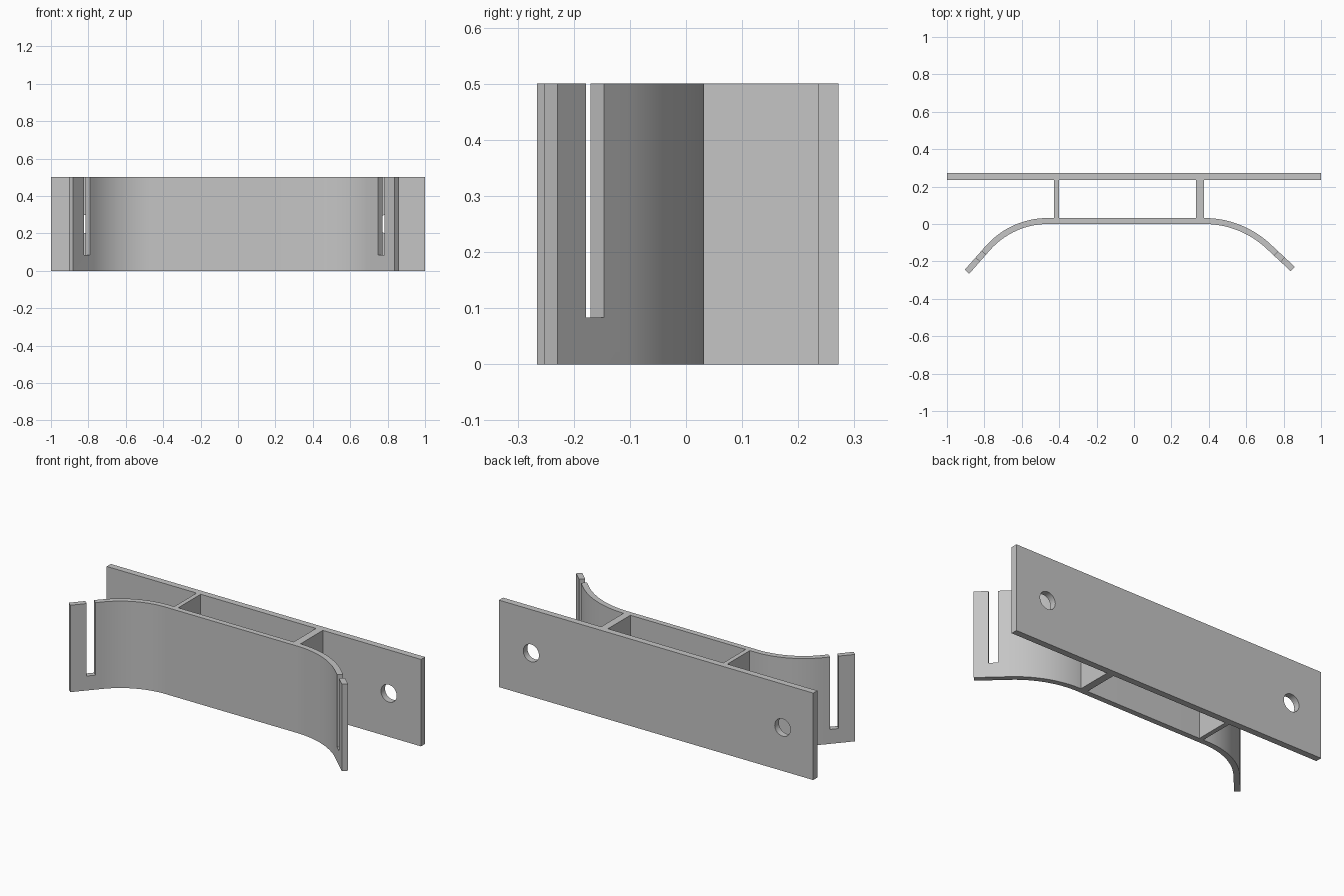
import bpy, bmesh, math
from mathutils import Vector, Matrix

if "Cube" in bpy.data.objects:
    bpy.data.objects.remove(bpy.data.objects["Cube"])

HEIGHT = 0.5
FRONT, BACK = 0.235, 0.272     # wall plate faces
OUTER, THICK = 0.032, 0.032    # curved strap: rear face and thickness

grey = bpy.data.materials.new("light grey")
grey.use_nodes = True
grey.diffuse_color = (0.56, 0.56, 0.56, 1)
grey.node_tree.nodes["Principled BSDF"].inputs["Base Color"].default_value = grey.diffuse_color


def prism(name, outline, z0=0, z1=HEIGHT):
    """Extrude a plan outline upwards."""
    bm = bmesh.new()
    base = bm.faces.new([bm.verts.new((x, y, z0)) for x, y in outline])
    top = bmesh.ops.extrude_face_region(bm, geom=[base])
    verts = [v for v in top["geom"] if isinstance(v, bmesh.types.BMVert)]
    bmesh.ops.translate(bm, vec=(0, 0, z1 - z0), verts=verts)
    bmesh.ops.recalc_face_normals(bm, faces=bm.faces)
    mesh = bpy.data.meshes.new(name)
    bm.to_mesh(mesh)
    bm.free()
    obj = bpy.data.objects.new(name, mesh)
    bpy.context.collection.objects.link(obj)
    mesh.materials.append(grey)
    return obj


def block(name, x0, x1, y0, y1):
    return prism(name, [(x0, y0), (x1, y0), (x1, y1), (x0, y1)])


def cut(target, cutter):
    cutter.hide_render = True
    mod = target.modifiers.new("cut", "BOOLEAN")
    mod.object, mod.operation, mod.solver = cutter, "DIFFERENCE", "EXACT"
    bpy.context.view_layer.objects.active = target
    bpy.ops.object.modifier_apply(modifier=mod.name)
    bpy.data.objects.remove(cutter)


def smooth(obj):
    bpy.ops.object.select_all(action="DESELECT")
    obj.select_set(True)
    bpy.context.view_layer.objects.active = obj
    bpy.ops.object.shade_smooth_by_angle(angle=math.radians(30))


# Wall plate with two round screw holes
plate = block("wall_plate", -1, 1, FRONT, BACK)
for x in (-0.805, 0.795):
    bpy.ops.mesh.primitive_cylinder_add(
        vertices=40, radius=0.05, depth=0.3,
        location=(x, BACK, HEIGHT / 2), rotation=(math.pi / 2, 0, 0))
    cut(plate, bpy.context.object)
smooth(plate)

# Ribs joining plate and strap
block("right_rib", -0.428, -0.402, OUTER, FRONT)
block("left_rib", 0.332, 0.375, OUTER, FRONT)


def arm(side, start, radius, angle, length):
    """Rear and front edge of one arm, plus its tip and direction."""
    rear, front = [], []
    centre = Vector((side * start, OUTER - radius))
    for i in range(21):
        a = angle * i / 20
        ray = Vector((side * math.sin(a), math.cos(a)))
        rear.append(centre + ray * radius)
        front.append(centre + ray * (radius - THICK))
    along = Vector((side * math.cos(angle), -math.sin(angle)))
    rear.append(rear[-1] + along * length)
    front.append(front[-1] + along * length)
    return rear, front, along


# Strap: flat middle, bent arms, straight tips
arms = [arm(-1, 0.46, 0.445, math.radians(48.6), 0.168),
        arm(1, 0.375, 0.52, math.radians(43), 0.178)]
(rear_a, front_a, _), (rear_b, front_b, _) = arms
strap = prism("curved_strap", rear_a[::-1] + rear_b + front_b[::-1] + front_a)

# Open slots near the tips
for (rear, front, along), near, far in zip(arms, (0.135, 0.121), (0.088, 0.075)):
    across = (rear[-1] - front[-1]).normalized() * 0.05
    a, b = rear[-1] - along * near, rear[-1] - along * far
    slot = prism("slot_cutter", [a + across, b + across, b - across * 2, a - across * 2],
                 0.083, HEIGHT + 0.1)
    cut(strap, slot)
smooth(strap)
